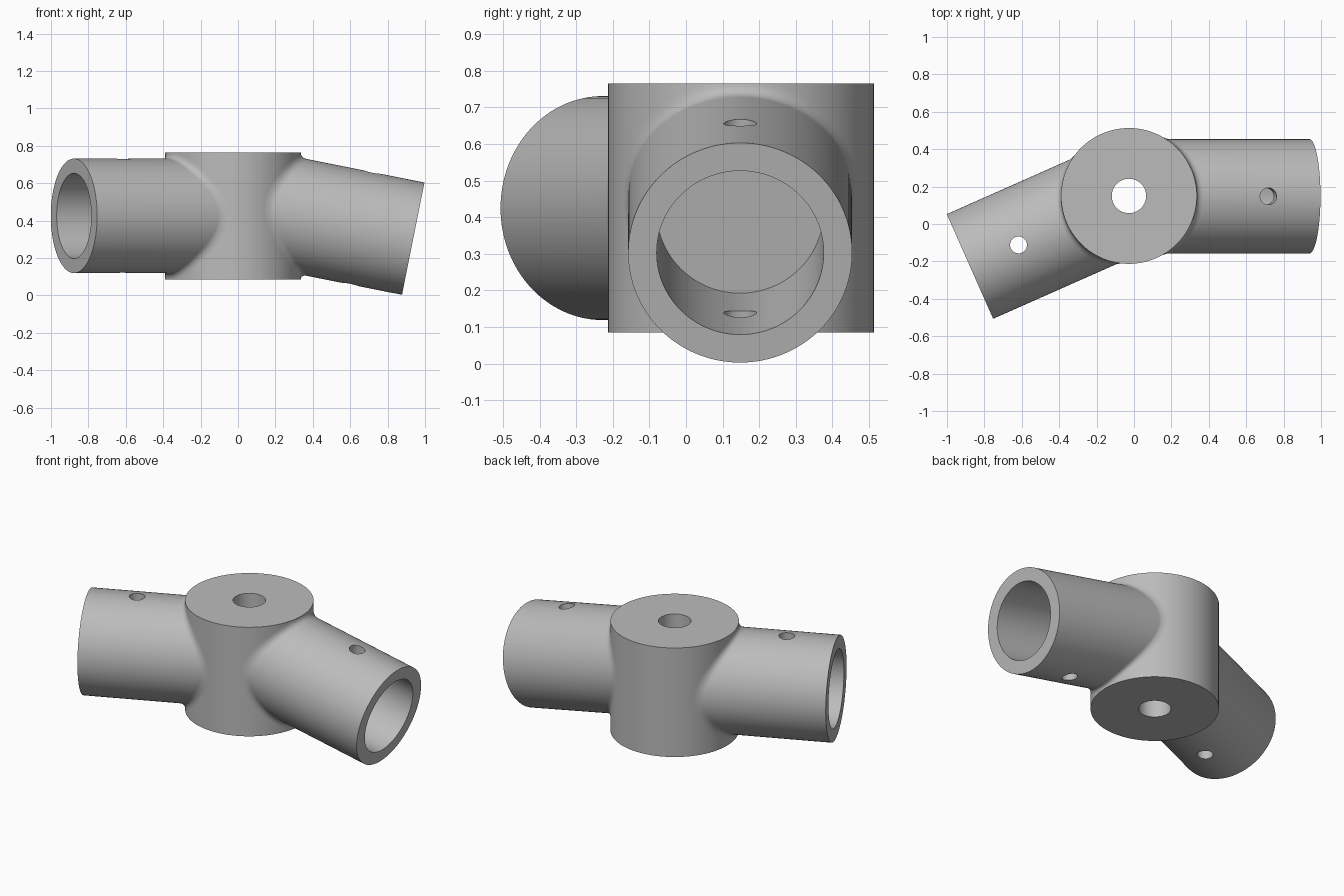
import bpy, bmesh, math
from mathutils import Vector

cube = bpy.data.objects.get("Cube")
if cube:
    bpy.data.objects.remove(cube, do_unlink=True)

grey = bpy.data.materials.new("plain grey")
grey.use_nodes = True
grey.diffuse_color = (0.5, 0.5, 0.5, 1)
grey.node_tree.nodes["Principled BSDF"].inputs["Base Color"].default_value = (0.5, 0.5, 0.5, 1)

HUB = Vector((-0.027, 0.15, 0.425))
HUB_R, HUB_H = 0.363, 0.68
ARM_R, BORE_R, HOLE_R = 0.306, 0.228, 0.045
UP = Vector((0, 0, 1))


def rod(name, start, end, radius, segments=128):
    """Solid cylinder between two points."""
    axis = end - start
    bpy.ops.mesh.primitive_cylinder_add(vertices=segments, radius=radius,
                                        depth=axis.length, location=(start + end) / 2)
    ob = bpy.context.object
    ob.name = name
    ob.rotation_euler = axis.to_track_quat('Z', 'Y').to_euler()
    ob.data.materials.append(grey)
    return ob


def combine(body, other, operation):
    """Apply a boolean and remove the helper."""
    mod = body.modifiers.new(operation.lower(), 'BOOLEAN')
    mod.object, mod.operation, mod.solver = other, operation, 'EXACT'
    bpy.context.view_layer.objects.active = body
    bpy.ops.object.modifier_apply(modifier=mod.name)
    bpy.data.objects.remove(other, do_unlink=True)


def smooth(ob, degrees):
    bpy.ops.object.select_all(action='DESELECT')
    ob.select_set(True)
    bpy.context.view_layer.objects.active = ob
    bpy.ops.object.shade_smooth_by_angle(angle=math.radians(degrees))


def fillet(name, end, axis, size=0.036, around=128, steps=8):
    """Curved strip that blends an arm into the hub."""
    side = UP.cross(axis).normalized()
    top = axis.cross(side)

    def hit(radial, radius):
        # where a line along the arm meets the hub wall
        p = end + radial * radius
        q, d = (p - HUB).xy, axis.xy
        a, b, c = d.dot(d), q.dot(d), q.dot(q) - HUB_R ** 2
        return p - axis * ((b - math.sqrt(b * b - a * c)) / a)

    bm = bmesh.new()
    rings = []
    for i in range(around):
        t = math.tau * i / around
        radial = side * math.cos(t) + top * math.sin(t)
        reach = size * (0.55 + 0.45 * abs(math.sin(t)))
        corner = hit(radial, ARM_R)
        on_arm = corner + axis * reach
        on_hub = hit(radial, ARM_R + reach)
        limit = HUB_H / 2 - 0.001
        on_hub.z = max(HUB.z - limit, min(HUB.z + limit, on_hub.z))
        ring = []
        for j in range(steps + 1):
            k = j / steps
            ring.append(bm.verts.new(on_arm * (1 - k) ** 2 + corner * 2 * k * (1 - k) + on_hub * k * k))
        rings.append(ring)
    for i, ring in enumerate(rings):
        after = rings[(i + 1) % around]
        for j in range(steps):
            bm.faces.new((ring[j], after[j], after[j + 1], ring[j + 1]))
    bm.normal_update()
    bm.faces.ensure_lookup_table()
    if bm.faces[0].normal.dot(side) < 0:
        bmesh.ops.reverse_faces(bm, faces=bm.faces)
    mesh = bpy.data.meshes.new(name)
    bm.to_mesh(mesh)
    bm.free()
    mesh.materials.append(grey)
    ob = bpy.data.objects.new(name, mesh)
    bpy.context.collection.objects.link(ob)
    smooth(ob, 60)


# Each arm: centre of its open end, outward direction, solid length
swing, droop = math.radians(23.9), math.radians(11.3)
arms = {
    "right_arm": (Vector((-0.877, -0.227, 0.425)),
                  Vector((-math.cos(swing), -math.sin(swing), 0)), 0.78),
    "left_arm": (Vector((0.937, 0.148, 0.303)),
                 Vector((math.cos(droop), 0, -math.sin(droop))), 0.795),
}

# Hub with both arms
half = UP * HUB_H / 2
body = rod("hub_with_arms", HUB - half, HUB + half, HUB_R)
for name, (end, axis, length) in arms.items():
    combine(body, rod(name, end - axis * length, end, ARM_R), 'UNION')

# Sockets, pin holes and the centre hole
for name, (end, axis, length) in arms.items():
    combine(body, rod(name + "_socket", end - axis * 0.577, end + axis * 0.1, BORE_R), 'DIFFERENCE')
    across = axis.cross(UP.cross(axis).normalized()) * 0.5
    pin = end - axis * 0.284
    combine(body, rod(name + "_pin_hole", pin - across, pin + across, HOLE_R, 48), 'DIFFERENCE')
combine(body, rod("centre_hole", HUB - half * 1.5, HUB + half * 1.5, 0.092, 64), 'DIFFERENCE')
smooth(body, 30)

# Blends where the arms meet the hub
for name, (end, axis, length) in arms.items():
    fillet(name + "_fillet", end, axis)
